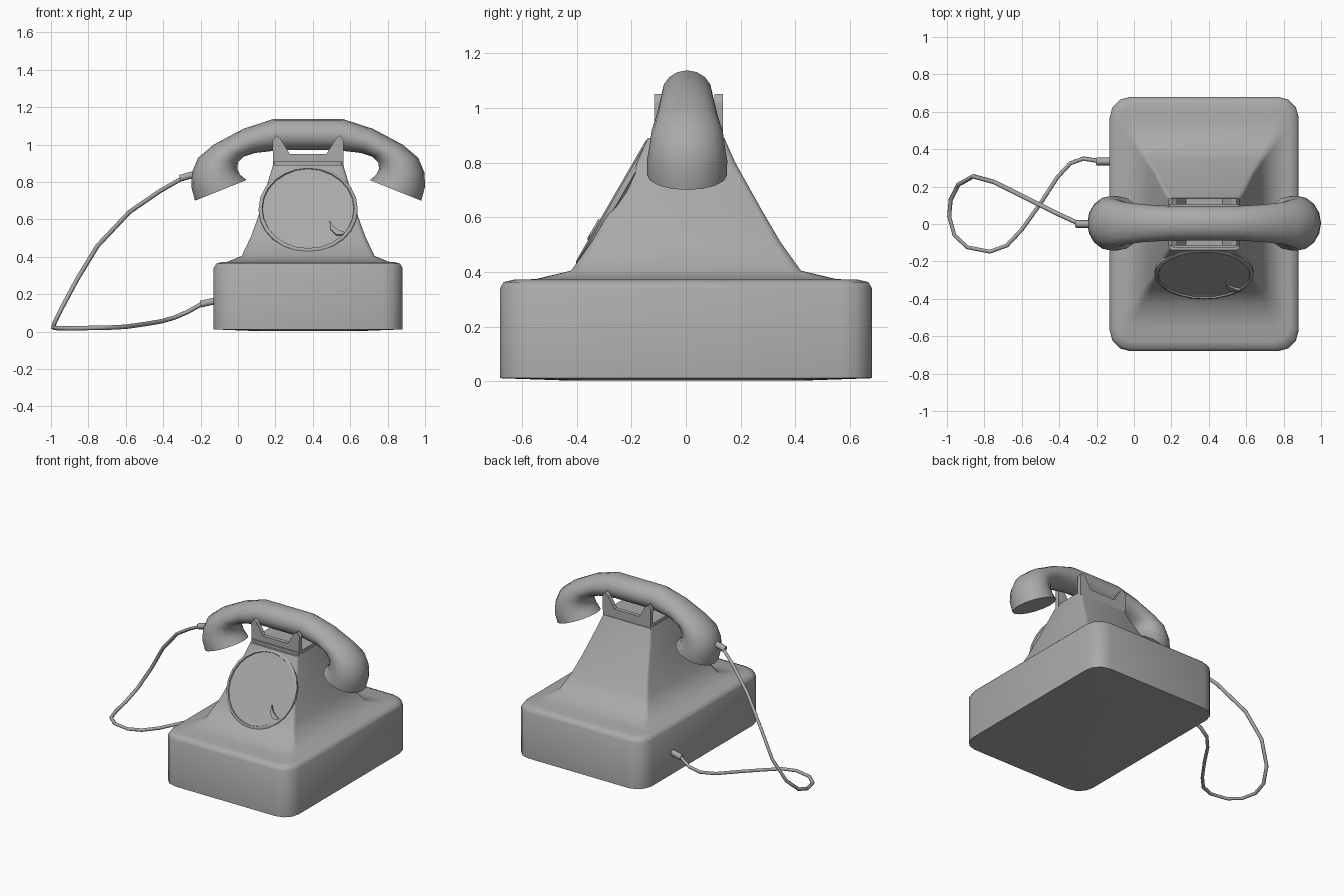
import bpy, bmesh, math
from mathutils import Vector, Matrix

cube = bpy.data.objects.get("Cube")
if cube:
    bpy.data.objects.remove(cube, do_unlink=True)

grey = bpy.data.materials.new("plain grey")
grey.use_nodes = True
GREY = (0.4, 0.4, 0.4, 1)
grey.diffuse_color = GREY
grey.node_tree.nodes["Principled BSDF"].inputs["Base Color"].default_value = GREY

CX = 0.375  # centre line of the telephone body


def finish(name, bm, angle=40):
    bmesh.ops.recalc_face_normals(bm, faces=bm.faces)
    mesh = bpy.data.meshes.new(name)
    bm.to_mesh(mesh)
    bm.free()
    mesh.materials.append(grey)
    obj = bpy.data.objects.new(name, mesh)
    bpy.context.collection.objects.link(obj)
    bpy.ops.object.select_all(action='DESELECT')
    obj.select_set(True)
    bpy.context.view_layer.objects.active = obj
    bpy.ops.object.shade_smooth_by_angle(angle=math.radians(angle))
    return obj


def loft(name, rings, angle=40):
    """Skin a list of equal-length closed rings and cap both ends."""
    bm = bmesh.new()
    loops = [[bm.verts.new(p) for p in ring] for ring in rings]
    n = len(loops[0])
    for a, b in zip(loops, loops[1:]):
        for i in range(n):
            j = (i + 1) % n
            bm.faces.new((a[i], a[j], b[j], b[i]))
    bm.faces.new(loops[0][::-1])
    bm.faces.new(loops[-1])
    return finish(name, bm, angle)


def rounded_rect(hx, hy, r, z, seg=3):
    pts = []
    for k, (sx, sy) in enumerate(((1, 1), (-1, 1), (-1, -1), (1, -1))):
        for i in range(seg + 1):
            a = math.pi / 2 * (k + i / seg)
            pts.append((CX + sx * (hx - r) + r * math.cos(a),
                        sy * (hy - r) + r * math.sin(a), z))
    return pts


def circle(r, z, n=24):
    return [Vector((r * math.cos(2 * math.pi * i / n),
                    r * math.sin(2 * math.pi * i / n), z)) for i in range(n)]


def plate(name, outline, depth, matrix):
    """Extrude a flat outline and place it with a matrix."""
    return loft(name, [[matrix @ Vector((u, v, d)) for u, v in outline]
                       for d in (0, depth)], 20)


# Base box flowing up into the tapered body: half width, half depth, corner, z
body_levels = [
    (0.30, 0.45, 0.10, 0.004), (0.505, 0.68, 0.11, 0.012),
    (0.505, 0.68, 0.11, 0.34), (0.492, 0.667, 0.105, 0.363),
    (0.46, 0.63, 0.09, 0.372), (0.43, 0.55, 0.06, 0.374),
    (0.355, 0.42, 0.03, 0.405), (0.305, 0.345, 0.025, 0.51),
    (0.262, 0.275, 0.02, 0.63), (0.215, 0.18, 0.02, 0.80),
    (0.188, 0.14, 0.02, 0.89),
]
loft("body", [rounded_rect(*lv) for lv in body_levels], 50)

# Cradle: low slab with a pronged plate at front and back
loft("cradle_slab", [rounded_rect(0.185, 0.125, 0.02, z) for z in (0.885, 0.91)])
half = [(0.188, 0.88), (0.19, 1.02), (0.172, 1.05), (0.15, 1.035), (0.098, 0.95)]
outline = half + [(-u, v) for u, v in reversed(half)]
upright = Matrix.Rotation(math.pi / 2, 4, 'X')
for name, y in (("front_cradle", -0.085), ("back_cradle", 0.135)):
    plate(name, outline, 0.03, Matrix.Translation((CX, y, 0)) @ upright)

# Tilted dial with a raised rim, and its finger stop
dial_frame = (Matrix.Translation((CX, -0.275, 0.66))
              @ Matrix.Rotation(math.radians(60), 4, 'X'))
dial_profile = [(0.25, -0.035), (0.265, -0.025), (0.265, -0.006),
                (0.255, 0), (0.247, 0), (0.244, -0.008)]
loft("dial", [[dial_frame @ p for p in circle(r, z)] for r, z in dial_profile], 35)
stop = [(0.115, -0.08), (0.12, -0.13), (0.15, -0.165), (0.185, -0.165),
        (0.195, -0.15), (0.165, -0.14), (0.135, -0.115)]
plate("finger_stop", stop, 0.014, dial_frame @ Matrix.Translation((0, 0, -0.008)))

# Handset: outer point, inner point and half depth of each cross-section
sections = [
    ((-0.23, 0.70), (0.045, 0.81), 0.146), ((-0.25, 0.775), (0.01, 0.84), 0.147),
    ((-0.247, 0.85), (-0.004, 0.87), 0.138), ((-0.213, 0.93), (0.0, 0.905), 0.13),
    ((-0.13, 1.0), (0.03, 0.935), 0.113), ((0.03, 1.085), (0.09, 0.955), 0.1),
    ((0.19, 1.137), (0.22, 0.97), 0.092),
]
rings = []
for (x1, z1), (x2, z2), depth in sections:
    outer, inner = Vector((x1, 0.004, z1)), Vector((x2, 0.004, z2))
    mid, arm = (outer + inner) / 2, (outer - inner) / 2
    rings.append([mid + arm * p.x + Vector((0, depth * p.y, 0))
                  for p in circle(1, 0, 16)])
mirrored = [[Vector((2 * CX - p.x, p.y, p.z)) for p in ring]
            for ring in reversed(rings)]
loft("handset", rings + mirrored, 50)


def tube(name, points, radius):
    curve = bpy.data.curves.new(name, 'CURVE')
    curve.dimensions = '3D'
    curve.bevel_depth = radius
    curve.bevel_resolution = 1
    curve.use_fill_caps = True
    spline = curve.splines.new('POLY')
    spline.points.add(len(points) - 1)
    for sp, p in zip(spline.points, points):
        sp.co = (*p, 1)
    curve.materials.append(grey)
    obj = bpy.data.objects.new(name, curve)
    bpy.context.collection.objects.link(obj)


# Looping cord and the plugs at its ends
cord = [
    (-0.29, 0, 0.825), (-0.42, 0.06, 0.75), (-0.58, 0.14, 0.64),
    (-0.75, 0.225, 0.46), (-0.86, 0.255, 0.28), (-0.94, 0.21, 0.13),
    (-0.98, 0.13, 0.05), (-0.988, 0.04, 0.022), (-0.96, -0.06, 0.018),
    (-0.89, -0.125, 0.018), (-0.77, -0.148, 0.02), (-0.68, -0.115, 0.022),
    (-0.6, -0.03, 0.026), (-0.5, 0.11, 0.04), (-0.41, 0.25, 0.055),
    (-0.34, 0.325, 0.075), (-0.27, 0.35, 0.105), (-0.19, 0.337, 0.15),
]
tube("cord", cord, 0.012)
tube("handset_plug", [(-0.31, 0, 0.82), (-0.22, 0, 0.845)], 0.021)
tube("base_plug", [(-0.2, 0.335, 0.147), (-0.12, 0.335, 0.165)], 0.021)
